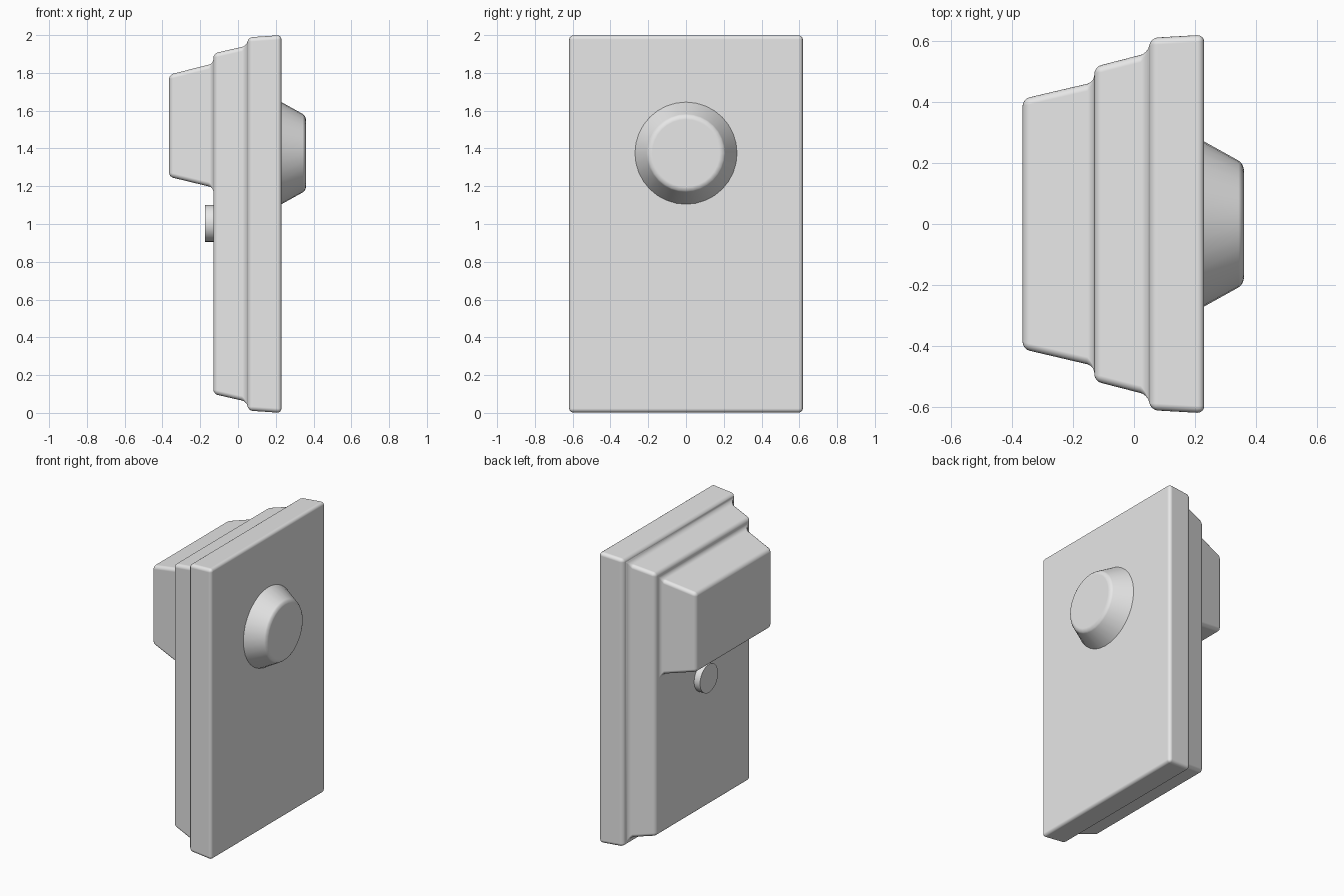
import bpy
import bmesh
from math import pi, radians

cube = bpy.data.objects.get("Cube")
if cube:
    bpy.data.objects.remove(cube, do_unlink=True)

# Single plain grey
grey = bpy.data.materials.new("plain grey")
grey.use_nodes = True
colour = (0.8, 0.8, 0.8, 1)
grey.diffuse_color = colour
grey.node_tree.nodes["Principled BSDF"].inputs["Base Color"].default_value = colour


def soften(obj, width, segments):
    """Rounded edges with clean flat faces between them."""
    obj.data.shade_smooth()
    bevel = obj.modifiers.new("soft edges", 'BEVEL')
    bevel.width = width
    bevel.segments = segments
    bevel.limit_method = 'ANGLE'
    bevel.angle_limit = radians(30)
    bevel.harden_normals = True


def round_part(name, x0, x1, r0, r1, z):
    """Cone or cylinder lying along the x axis."""
    bpy.ops.mesh.primitive_cone_add(
        vertices=32, radius1=r0, radius2=r1, depth=x1 - x0,
        location=((x0 + x1) / 2, 0, z), rotation=(0, pi / 2, 0))
    obj = bpy.context.object
    obj.name = name
    obj.data.materials.append(grey)
    return obj


# Stepped housing: rectangular sections (x, half width, bottom, top)
sections = [
    (0.23, 0.62, 0.0, 2.0),
    (0.055, 0.61, 0.012, 1.988),
    (0.045, 0.56, 0.06, 1.943),
    (-0.13, 0.515, 0.1, 1.903),
    (-0.13, 0.465, 1.193, 1.85),
    (-0.365, 0.41, 1.25, 1.79),
]
bm = bmesh.new()
loops = [[bm.verts.new((x, y, z)) for y, z in ((-w, lo), (w, lo), (w, hi), (-w, hi))]
         for x, w, lo, hi in sections]
for a, b in zip(loops, loops[1:]):
    for i in range(4):
        j = (i + 1) % 4
        bm.faces.new((a[i], a[j], b[j], b[i]))
bm.faces.new(loops[0])
bm.faces.new(loops[-1])
bmesh.ops.recalc_face_normals(bm, faces=bm.faces)
mesh = bpy.data.meshes.new("stepped_housing")
bm.to_mesh(mesh)
bm.free()
mesh.materials.append(grey)
housing = bpy.data.objects.new("stepped_housing", mesh)
bpy.context.collection.objects.link(housing)
soften(housing, 0.024, 4)

# Tapered round boss on the large flat face
boss = round_part("tapered_boss", 0.2, 0.36, 0.287, 0.198, 1.375)
soften(boss, 0.02, 3)

# Small button below the raised block
button = round_part("small_button", -0.175, -0.11, 0.0975, 0.0975, 1.003)
bpy.ops.object.shade_smooth_by_angle(angle=radians(30))
